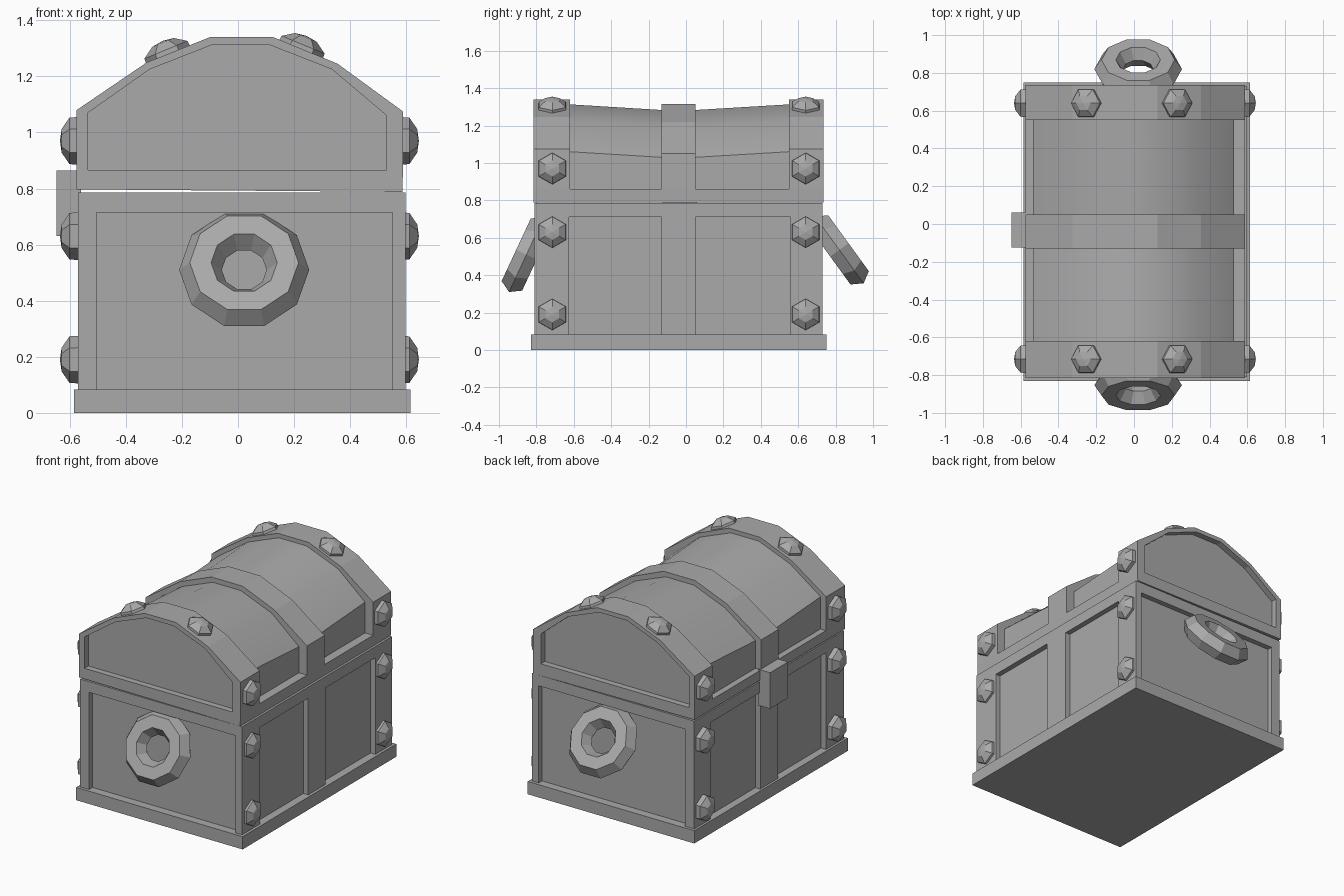
import bpy, bmesh, math
from mathutils import Matrix, Vector

if "Cube" in bpy.data.objects:
    bpy.data.objects.remove(bpy.data.objects["Cube"])

grey = bpy.data.materials.new("plain grey")
grey.diffuse_color = (0.4, 0.4, 0.4, 1)
grey.use_nodes = True
grey.node_tree.nodes["Principled BSDF"].inputs["Base Color"].default_value = grey.diffuse_color


def finish(name, bm):
    bmesh.ops.recalc_face_normals(bm, faces=bm.faces[:])
    mesh = bpy.data.meshes.new(name)
    bm.to_mesh(mesh)
    bm.free()
    mesh.materials.append(grey)
    obj = bpy.data.objects.new(name, mesh)
    bpy.context.collection.objects.link(obj)
    return obj


def boxes(name, spans):
    """One object made of boxes given as (x0, x1, y0, y1, z0, z1)."""
    bm = bmesh.new()
    for x0, x1, y0, y1, z0, z1 in spans:
        m = Matrix.Translation(((x0 + x1) / 2, (y0 + y1) / 2, (z0 + z1) / 2))
        bmesh.ops.create_cube(bm, size=1, matrix=m @ Matrix.Diagonal((x1 - x0, y1 - y0, z1 - z0, 1)))
    return finish(name, bm)


# Plinth and lock plate
boxes("plinth", [(-0.585, 0.615, -0.83, 0.75, 0, 0.083)])
boxes("lock_plate", [(-0.648, -0.56, -0.125, 0.06, 0.63, 0.865)])

# Body with recessed panels on all four sides
X0, X1, Y0, Y1, D = -0.57, 0.597, -0.81, 0.73, 0.035
body = boxes("body", [(X0, X1, Y0, Y1, 0.08, 0.785)])
cuts = []
for y0, y1 in ((-0.625, -0.13), (0.05, 0.56)):
    cuts.append((X0 - 0.1, X0 + D, y0, y1, 0.05, 0.712))
    cuts.append((X1 - D, X1 + 0.1, y0, y1, 0.05, 0.712))
cuts.append((-0.505, 0.55, Y0 - 0.1, Y0 + D, 0.05, 0.715))
cuts.append((-0.505, 0.55, Y1 - D, Y1 + 0.1, 0.05, 0.715))
cutter = boxes("panel_cutter", cuts)
cutter.hide_render = True
mod = body.modifiers.new("panels", 'BOOLEAN')
mod.operation, mod.solver, mod.object = 'DIFFERENCE', 'EXACT', cutter
bpy.context.view_layer.objects.active = body
bpy.ops.object.modifier_apply(modifier=mod.name)
bpy.data.objects.remove(cutter)

# Lid cross-sections: two rail points and a foot per side, then the arch
OUTER = [(-0.575, 1.08), (-0.325, 1.25), (-0.10, 1.34), (0.125, 1.34), (0.355, 1.245), (0.588, 1.075)]
INNER = [(-0.535, 1.07), (-0.315, 1.225), (-0.09, 1.313), (0.11, 1.313), (0.335, 1.225), (0.53, 1.06)]
LOW = [(-0.575, 0.797), (-0.575, 0.86)]
LOW_R = [(0.588, 0.86), (0.586, 0.788)]


def full(drop=0):
    arch = [(x, z - drop) for x, z in OUTER]
    return LOW + [LOW[1]] + arch + [LOW_R[0]] + LOW_R


def sunk(drop=0):
    arch = [(x, z - drop) for x, z in INNER]
    return LOW + [(-0.535, 0.86)] + arch + [(0.53, 0.86)] + LOW_R


CAP = [(-0.535, 0.866)] * 3 + INNER + [(0.53, 0.866)] * 3

# Lid skin lofted front to back: sunk end, band, sagging panel, middle strap, and back again
stations = [(-0.775, CAP), (-0.815, CAP), (-0.815, full()), (-0.62, full()),
            (-0.62, sunk()), (-0.13, sunk(0.03)), (-0.13, full(0.025)), (0.05, full(0.025)),
            (0.05, sunk(0.03)), (0.55, sunk()), (0.55, full()), (0.735, full()),
            (0.735, CAP), (0.695, CAP)]
bm = bmesh.new()
rings = [[bm.verts.new((x, y, z)) for x, z in prof] for y, prof in stations]
for k, (a, b) in enumerate(zip(rings, rings[1:])):
    n = len(a)
    for i in range(n):
        f = bm.faces.new((a[i], a[(i + 1) % n], b[(i + 1) % n], b[i]))
        f.smooth = k in (4, 8) and 3 <= i <= 7
bm.faces.new(rings[0])
bm.faces.new(rings[-1])
bmesh.ops.remove_doubles(bm, verts=bm.verts[:], dist=0.0005)
bmesh.ops.dissolve_degenerate(bm, edges=bm.edges[:], dist=0.0005)
bmesh.ops.recalc_face_normals(bm, faces=bm.faces[:])
for e in bm.edges:
    e.smooth = e.calc_face_angle(3) < math.radians(45)
finish("lid", bm)


# Six-sided domed studs
def stud(name, pos, direction):
    m = Matrix.Translation(pos) @ Vector(direction).to_track_quat('Z', 'Y').to_matrix().to_4x4()
    bm = bmesh.new()
    levels = []
    for r, h in ((0.085, -0.015), (0.083, 0.018), (0.042, 0.046)):
        levels.append([bm.verts.new(m @ Vector((r * math.sin(i * math.pi / 3),
                                                r * math.cos(i * math.pi / 3), h))) for i in range(6)])
    tip = bm.verts.new(m @ Vector((0, 0, 0.052)))
    for a, b in zip(levels, levels[1:]):
        for i in range(6):
            bm.faces.new((a[i], a[(i + 1) % 6], b[(i + 1) % 6], b[i]))
    for i in range(6):
        bm.faces.new((levels[-1][i], levels[-1][(i + 1) % 6], tip))
    bm.faces.new(levels[0])
    finish(name, bm)


for y in (-0.715, 0.64):
    for z in (0.19, 0.63, 0.97):
        stud("side_stud", (0.593, y, z), (1, 0, 0))
        stud("side_stud", (-0.583, y, z), (-1, 0, 0))
    stud("top_stud", (0.225, y, 1.296), (0.38, 0, 0.92))
    stud("top_stud", (-0.25, y, 1.278), (-0.38, 0, 0.92))


# Faceted ring handles hanging outward from both ends
def ring_handle(name, pos, tilt):
    m = Matrix.Translation(pos) @ Matrix.Rotation(math.radians(tilt), 4, 'X')
    bm = bmesh.new()
    loops = []
    for i in range(10):
        a = math.radians(18 + 36 * i)
        loop = []
        for j in range(6):
            t = j * math.pi / 3
            r = 0.156 + 0.076 * math.cos(t)
            loop.append(bm.verts.new(m @ Vector((r * math.sin(a), 0.07 * math.sin(t), r * math.cos(a)))))
        loops.append(loop)
    for i in range(10):
        a, b = loops[i], loops[(i + 1) % 10]
        for j in range(6):
            bm.faces.new((a[j], a[(j + 1) % 6], b[(j + 1) % 6], b[j]))
    finish(name, bm)


ring_handle("front_ring_handle", (0.022, -0.853, 0.51), -25)
ring_handle("back_ring_handle", (0.022, 0.82, 0.535), 36)
